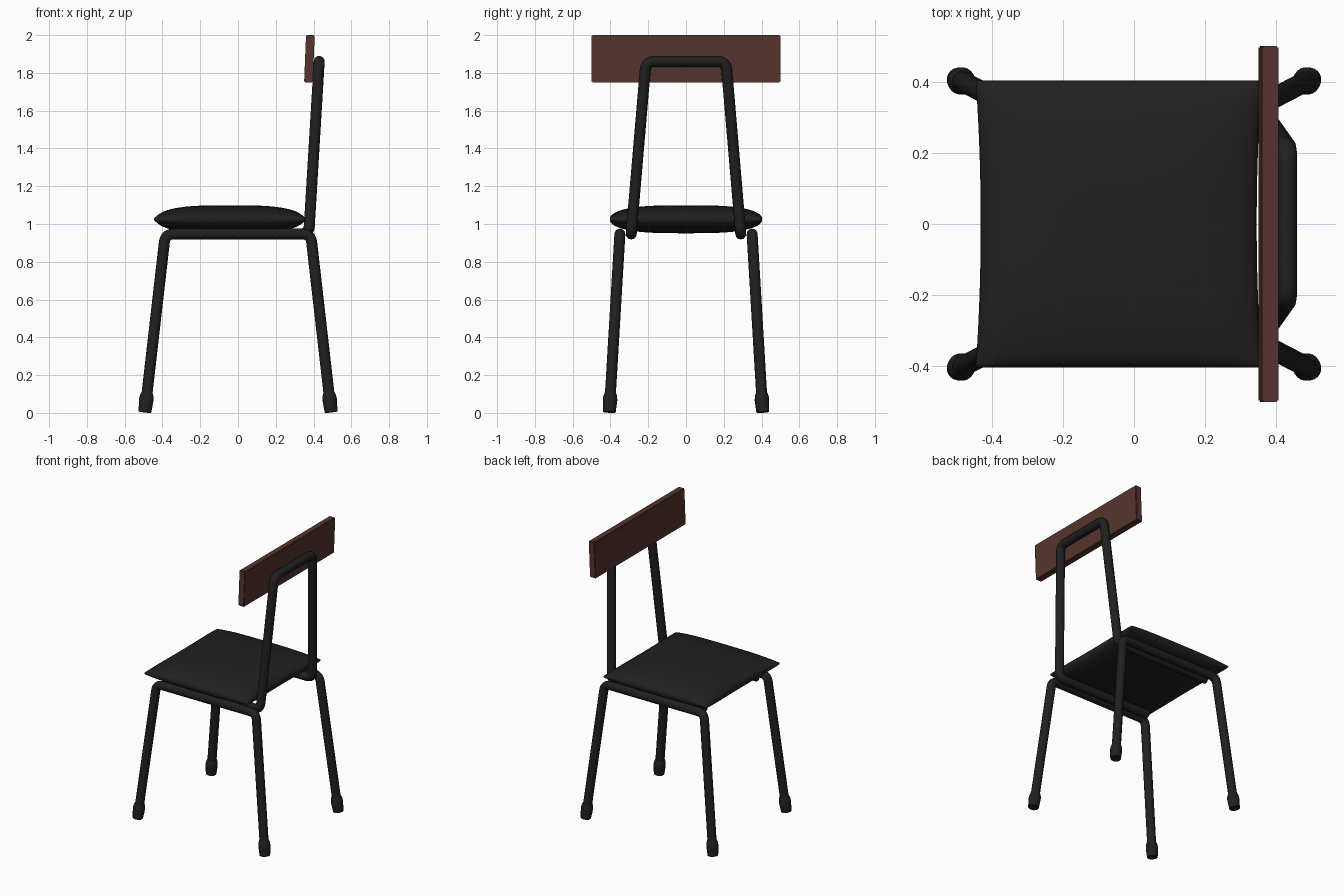
import bpy, bmesh, math
from mathutils import Vector

if "Cube" in bpy.data.objects:
    bpy.data.objects.remove(bpy.data.objects["Cube"])


def material(name, rgb):
    m = bpy.data.materials.new(name)
    m.diffuse_color = (*rgb, 1)
    m.use_nodes = True
    m.node_tree.nodes["Principled BSDF"].inputs["Base Color"].default_value = m.diffuse_color
    return m


BLACK = material("black", (0.0145, 0.0145, 0.0145))
WOOD = material("dark wood", (0.095, 0.034, 0.026))
R = 0.029  # tube radius


def finish(obj, mat, smooth=35):
    obj.data.materials.clear()
    obj.data.materials.append(mat)
    bpy.ops.object.select_all(action='DESELECT')
    obj.select_set(True)
    bpy.context.view_layer.objects.active = obj
    if obj.type == 'CURVE':
        bpy.ops.object.convert(target='MESH')
        obj = bpy.context.view_layer.objects.active
    if smooth:
        bpy.ops.object.shade_smooth_by_angle(angle=math.radians(smooth))
    return obj


def mesh_object(name, bm, mat, smooth=35):
    bmesh.ops.recalc_face_normals(bm, faces=bm.faces)
    me = bpy.data.meshes.new(name)
    bm.to_mesh(me)
    bm.free()
    obj = bpy.data.objects.new(name, me)
    bpy.context.collection.objects.link(obj)
    return finish(obj, mat, smooth)


def tube(name, corners, bend=0.045, steps=6):
    """Round tube through the corners, each inner corner bent smoothly."""
    pts = [Vector(c) for c in corners]
    path = [pts[0]]
    for a, b, c in zip(pts, pts[1:], pts[2:]):
        p, q = b + (a - b).normalized() * bend, b + (c - b).normalized() * bend
        for i in range(steps + 1):
            t = i / steps
            path.append(p * (1 - t) ** 2 + b * 2 * t * (1 - t) + q * t * t)
    path.append(pts[-1])
    cu = bpy.data.curves.new(name, 'CURVE')
    cu.dimensions = '3D'
    cu.bevel_depth = R
    cu.bevel_resolution = 4
    cu.use_fill_caps = True
    sp = cu.splines.new('POLY')
    sp.points.add(len(path) - 1)
    for pt, co in zip(sp.points, path):
        pt.co = (*co, 1)
    obj = bpy.data.objects.new(name, cu)
    bpy.context.collection.objects.link(obj)
    return finish(obj, BLACK)


def foot(name, base, top):
    """Rubber cap turned around the leg axis."""
    axis = (top - base).normalized()
    rot = axis.to_track_quat('Z', 'Y')
    bm = bmesh.new()
    n, rings = 20, []
    for r, h in ((0.034, 0), (0.039, 0.065), (0.037, 0.085), (0.03, 0.105)):
        rings.append([bm.verts.new(base + rot @ Vector((r * math.cos(k * math.tau / n),
                      r * math.sin(k * math.tau / n), h))) for k in range(n)])
    for lo, hi in zip(rings, rings[1:]):
        for k in range(n):
            bm.faces.new((lo[k], lo[(k + 1) % n], hi[(k + 1) % n], hi[k]))
    bm.faces.new(rings[0])
    bm.faces.new(rings[-1])
    mesh_object(name, bm, BLACK)


# Side frames: two legs and a rail bent from one tube, with feet
for s, side in ((-1, "near"), (1, "far")):
    path = [Vector((-0.493, s * 0.406, 0.004)), Vector((-0.385, s * 0.35, 0.947)),
            Vector((0.385, s * 0.35, 0.947)), Vector((0.493, s * 0.406, 0.004))]
    inner = [path[0].lerp(path[1], 0.02), path[1], path[2], path[3].lerp(path[2], 0.02)]
    tube(f"{side}_leg_frame", inner)
    foot(f"{side}_front_foot", path[0], path[1])
    foot(f"{side}_back_foot", path[3], path[2])

# Back frame: one tube running under the seat, up and over
half = [(-0.35, 0.29, 0.947), (0.375, 0.29, 0.947), (0.43, 0.212, 1.861)]
tube("back_frame", half + [(x, -y, z) for x, y, z in reversed(half)])

# Backrest plank, leaning with the back frame
bm = bmesh.new()
bmesh.ops.create_cube(bm, size=1)
for v in bm.verts:
    x, y, z = v.co
    v.co = (0.378 + x * 0.046 + z * 0.01, y, 1.875 + z * 0.25)
bmesh.ops.bevel(bm, geom=bm.edges[:], offset=0.004, segments=2, affect='EDGES')
mesh_object("backrest", bm, WOOD)

# Seat cushion: pillow with thin corners and slightly pinched ends
N = 28


def swell(u):
    return math.sqrt(max(0, 1 - abs(u) ** 3.2))


bm = bmesh.new()
for sign in (1, -1):
    grid = []
    for i in range(N + 1):
        u = math.sin((i / N - 0.5) * math.pi)
        row = []
        for j in range(N + 1):
            v = math.sin((j / N - 0.5) * math.pi)
            x = -0.043 + u * (0.402 - 0.014 * (1 - v * v))
            z = 1.025 + sign * (0.004 + 0.07 * swell(u) * swell(v))
            row.append(bm.verts.new((x, v * 0.403, z if max(abs(u), abs(v)) < 0.9999 else 1.025)))
        grid.append(row)
    for i in range(N):
        for j in range(N):
            bm.faces.new((grid[i][j], grid[i + 1][j], grid[i + 1][j + 1], grid[i][j + 1]))
bmesh.ops.remove_doubles(bm, verts=bm.verts, dist=0.0005)
mesh_object("seat_cushion", bm, BLACK, 60)
